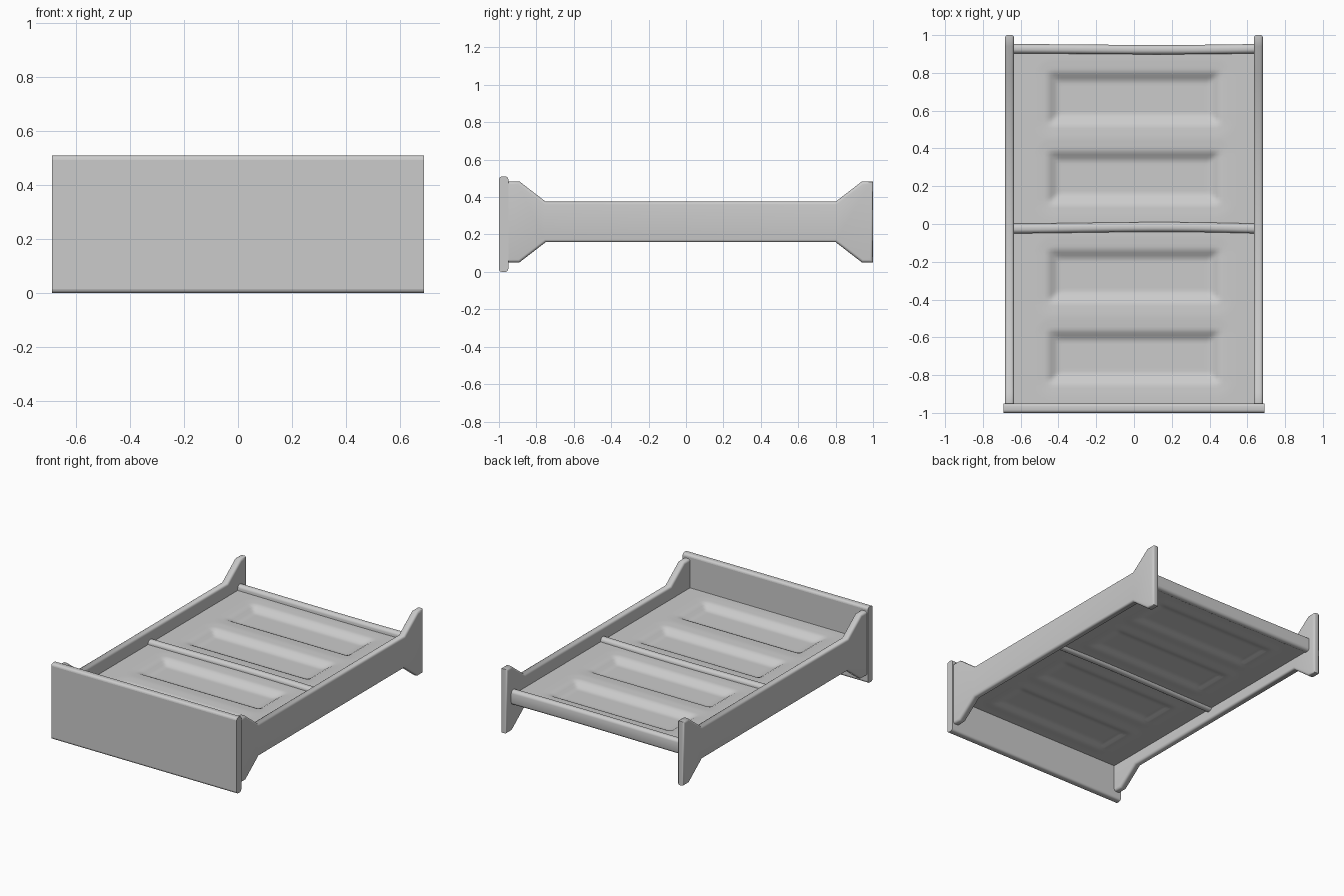
import bpy, bmesh, math

cube = bpy.data.objects.get("Cube")
if cube:
    bpy.data.objects.remove(cube, do_unlink=True)

GREY = (0.6, 0.6, 0.6, 1)
mat = bpy.data.materials.new("plain_grey")
mat.use_nodes = True
mat.diffuse_color = GREY
mat.node_tree.nodes["Principled BSDF"].inputs["Base Color"].default_value = GREY


def finish(bm, name, angle=35):
    bmesh.ops.recalc_face_normals(bm, faces=bm.faces)
    mesh = bpy.data.meshes.new(name)
    bm.to_mesh(mesh)
    bm.free()
    mesh.materials.append(mat)
    obj = bpy.data.objects.new(name, mesh)
    bpy.context.collection.objects.link(obj)
    bpy.ops.object.select_all(action="DESELECT")
    obj.select_set(True)
    bpy.context.view_layer.objects.active = obj
    bpy.ops.object.shade_smooth_by_angle(angle=math.radians(angle))
    return obj


def extrude_profile(name, points, x0, x1, bevel, pick, angle):
    """Extrude a y-z outline along x and round the edges chosen by pick."""
    bm = bmesh.new()
    face = bm.faces.new([bm.verts.new((x0, y, z)) for y, z in points])
    ext = bmesh.ops.extrude_face_region(bm, geom=[face])
    verts = [g for g in ext["geom"] if isinstance(g, bmesh.types.BMVert)]
    bmesh.ops.translate(bm, verts=verts, vec=(x1 - x0, 0, 0))
    bmesh.ops.bevel(bm, geom=[e for e in bm.edges if pick(e)], offset=bevel,
                    segments=4, profile=0.5, affect="EDGES")
    return finish(bm, name, angle)


def along_x(e):
    return abs(e.verts[0].co.x - e.verts[1].co.x) > 0.01


# Front panel with rounded top and bottom edges and flat faces
panel = extrude_profile("front_panel", [(-1, 0), (-0.95, 0), (-0.95, 0.51), (-1, 0.51)],
                        -0.69, 0.69, 0.016, along_x, 35)
for poly in panel.data.polygons:
    if poly.area > 0.1:
        poly.use_smooth = False

# Side rails, flared at both ends
MID = 0.267
upper = [(-0.95, 0.483), (-0.89, 0.483), (-0.75, 0.375),
         (0.80, 0.375), (0.94, 0.483), (1.0, 0.483)]
outline = upper + [(y, 2 * MID - z) for y, z in reversed(upper)]
for name, x in (("left_side_rail", 0.635), ("right_side_rail", -0.683)):
    extrude_profile(name, outline, x, x + 0.048, 0.015,
                    lambda e: not along_x(e) and abs(e.verts[0].co.y + e.verts[1].co.y + 1.9) > 0.01, 50)


# Cross bars: rounded bars with a slight bow
def cross_bar(name, y, half_depth, z0, z1, bow):
    bm = bmesh.new()
    r = min(half_depth, (z1 - z0) / 2) * 0.9
    ring = []
    for i in range(20):
        a = math.tau * (i + 0.5) / 20
        c, s = math.cos(a), math.sin(a)
        ring.append((math.copysign(half_depth - r, c) + r * c,
                     math.copysign((z1 - z0) / 2 - r, s) + r * s))
    rows = []
    for k in range(13):
        t = k / 12
        off = bow * math.sin(math.pi * t ** 1.4)
        rows.append([bm.verts.new((-0.64 + 1.28 * t, y + off + dy, (z0 + z1) / 2 + dz))
                     for dy, dz in ring])
    for a, b in zip(rows, rows[1:]):
        for i in range(20):
            j = (i + 1) % 20
            bm.faces.new((a[i], a[j], b[j], b[i]))
    bm.faces.new(rows[0])
    bm.faces.new(rows[-1])
    finish(bm, name, 50)


cross_bar("middle_bar", -0.024, 0.026, 0.215, 0.316, 0.008)
cross_bar("back_bar", 0.928, 0.025, 0.226, 0.324, -0.005)

# Floor tray: a thick plate with four rounded recesses on each side
RECESS_CENTRES = (0.665, 0.245, -0.275, -0.705)
HALF_X, HALF_Y = 0.43, 0.115


def recess(x, y, deep):
    """Depth below the plate face: a gentle lead-in, then a steep wall."""
    total = 0
    for centre in RECESS_CENTRES:
        qx, qy = abs(x) - HALF_X, abs(y - centre) - HALF_Y
        d = math.hypot(max(qx, 0), max(qy, 0)) + min(max(qx, qy), 0)
        wall = max(0, min(1, 0.5 - d / 0.07))
        lead = max(0, min(1, 1 - d / 0.09))
        total += deep * wall * wall * (3 - 2 * wall) + 0.005 * lead
    return total


bm = bmesh.new()
top = bmesh.ops.create_grid(bm, x_segments=70, y_segments=120, size=1)["verts"]
under = bmesh.ops.create_grid(bm, x_segments=70, y_segments=120, size=1)["verts"]
for verts, level, deep in ((top, 0.29, 0.03), (under, 0.232, -0.016)):
    for v in verts:
        x, y = v.co.x * 0.64, -0.01 + v.co.y * 0.94
        v.co = (x, y, level - recess(x, y, deep))
bmesh.ops.bridge_loops(bm, edges=[e for e in bm.edges if e.is_boundary])
finish(bm, "floor_tray", 60)
